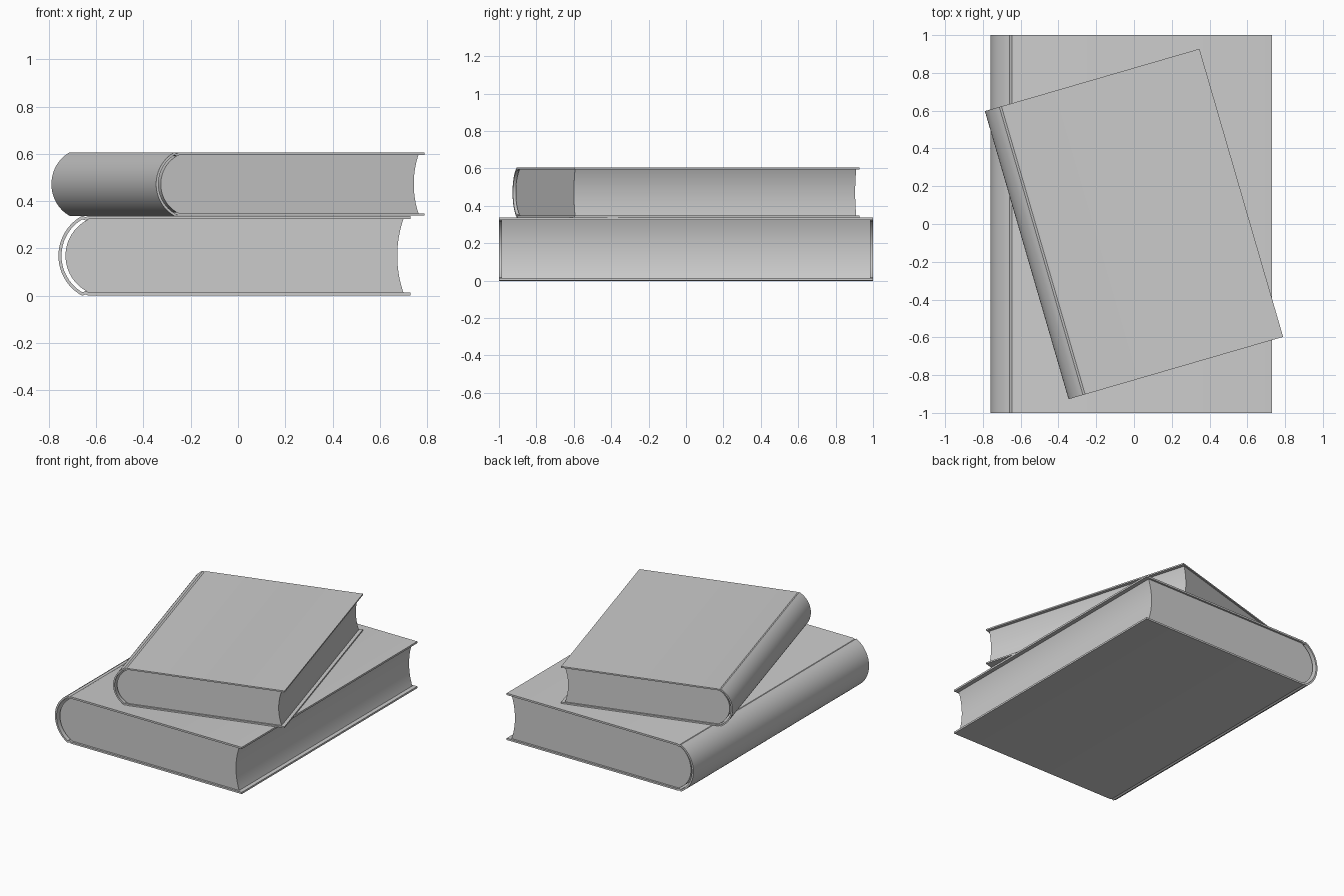
import bpy, bmesh, math

if "Cube" in bpy.data.objects:
    bpy.data.objects.remove(bpy.data.objects["Cube"])

H, T = 0.337, 0.013          # book thickness, board thickness
MID = H / 2
S = 0.794                    # size of the upper book against the lower one


def arc(x_end, half, depth, n=24):
    """Arc bulging to -x, from bottom (x_end, MID-half) to top (x_end, MID+half)."""
    r = (half * half + depth * depth) / (2 * depth)
    a = math.asin(half / r)
    cx = x_end - depth + r
    return [(cx - r * math.cos(t), MID + r * math.sin(t))
            for t in (-a + 2 * a * i / n for i in range(n + 1))]


def make(name, pts, y, closed, place):
    """Extrude an x-z profile along y; open profiles get board thickness."""
    bm = bmesh.new()
    a, b = ([bm.verts.new((px, s * y, pz)) for px, pz in pts] for s in (-1, 1))
    n = len(pts)
    for i in range(n if closed else n - 1):
        j = (i + 1) % n
        bm.faces.new((a[i], a[j], b[j], b[i]))
    if closed:
        bm.faces.new(a)
        bm.faces.new(b)
    bmesh.ops.recalc_face_normals(bm, faces=bm.faces)
    me = bpy.data.meshes.new(name)
    bm.to_mesh(me)
    bm.free()
    ob = bpy.data.objects.new(name, me)
    bpy.context.collection.objects.link(ob)
    bpy.ops.object.select_all(action='DESELECT')
    ob.select_set(True)
    bpy.context.view_layer.objects.active = ob
    if not closed:
        m = ob.modifiers.new("thickness", 'SOLIDIFY')
        m.thickness, m.offset, m.use_even_offset = T, 0, True
        bpy.ops.object.modifier_apply(modifier=m.name)
    bpy.ops.object.shade_smooth_by_angle(angle=math.radians(25))
    ob.location, ob.rotation_euler, ob.scale = place


def book(prefix, place):
    # Cover: two boards, hinge grooves and rounded spine in one strip
    lo, hi = T / 2, H - T / 2
    cover = [(0.73, lo), (-0.632, lo), (-0.645, lo + 0.006)]
    cover += arc(-0.659, MID - lo, 0.0945)
    cover += [(-0.645, hi - 0.006), (-0.632, hi), (0.73, hi)]
    make(prefix + "_cover", cover, 1.0, False, place)
    # Page block: rounded back, hollow fore-edge
    half = MID - T
    pages = arc(-0.63, half, 0.10) + arc(0.70, half, 0.026)[::-1]
    make(prefix + "_pages", pages, 0.986, True, place)


book("lower_book", ((0, 0, 0), (0, 0, 0), (1, 1, 1)))
ang = math.radians(16.2)
shift = 0.015 * S
book("upper_book", ((shift * math.cos(ang), shift * math.sin(ang), H + 0.001),
                    (0, 0, ang), (S, S, S)))
